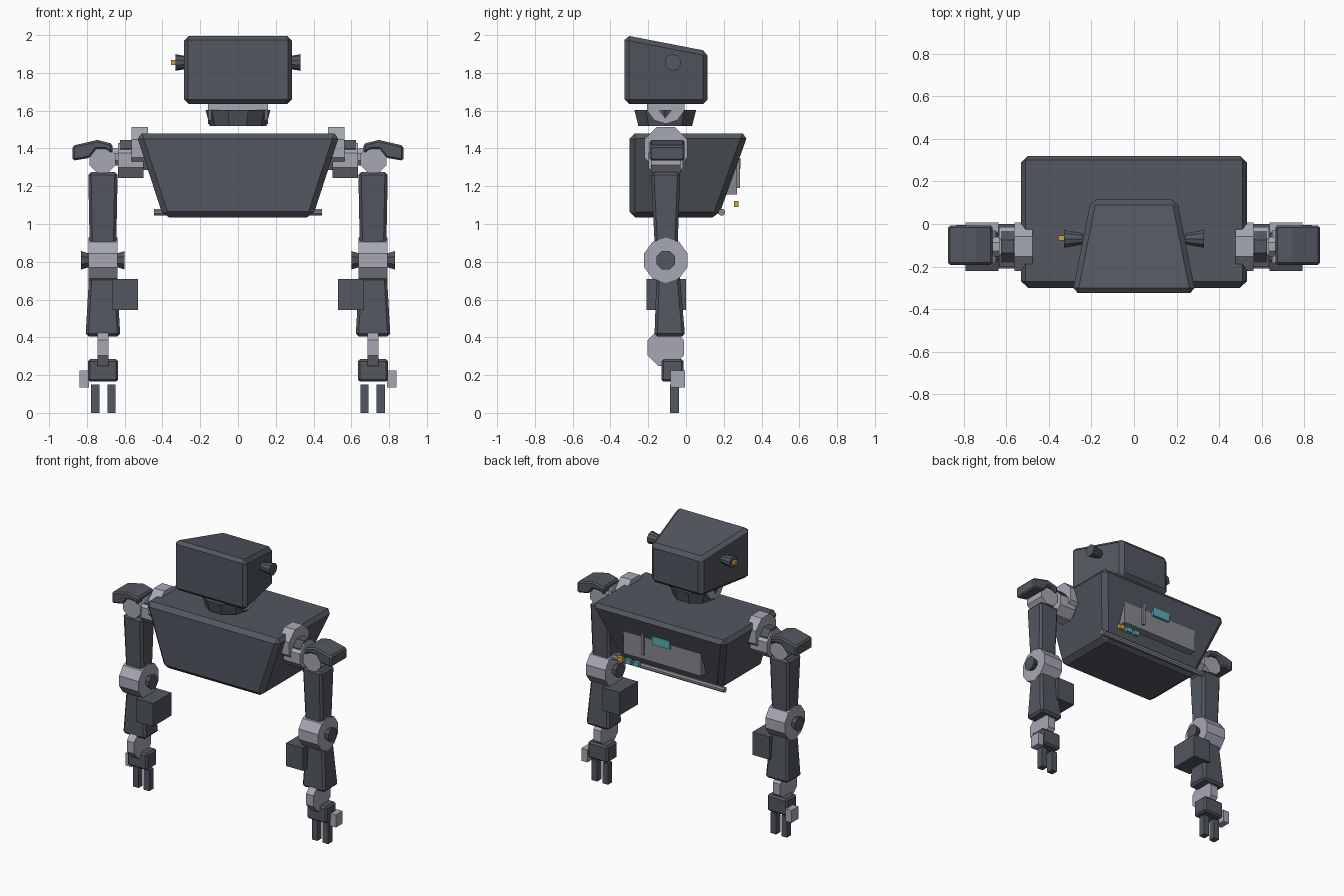
import bpy, bmesh, math
from mathutils import Matrix, Vector

if "Cube" in bpy.data.objects:
    bpy.data.objects.remove(bpy.data.objects["Cube"])


def material(name, rgb):
    m = bpy.data.materials.new(name)
    m.diffuse_color = (*rgb, 1)
    m.use_nodes = True
    m.node_tree.nodes["Principled BSDF"].inputs["Base Color"].default_value = m.diffuse_color
    return m


DARK = material("dark_slate", (0.085, 0.095, 0.115))
LIGHT = material("light_steel", (0.38, 0.39, 0.45))
GREY = material("mid_grey", (0.24, 0.25, 0.27))
CYAN = material("cyan", (0.10, 0.42, 0.48))
AMBER = material("amber", (0.60, 0.36, 0.05))


def finish(bm, name, mat, bevel=0, mirror=False):
    """Make an object; optionally bevel its edges and mirror it across x."""
    bmesh.ops.recalc_face_normals(bm, faces=bm.faces)
    me = bpy.data.meshes.new(name)
    bm.to_mesh(me)
    bm.free()
    me.materials.append(mat)
    ob = bpy.data.objects.new(name, me)
    bpy.context.collection.objects.link(ob)
    if bevel:
        b = ob.modifiers.new("bevel", 'BEVEL')
        b.width, b.segments = bevel, 1
        b.limit_method = 'ANGLE'
    if mirror:
        m = ob.modifiers.new("mirror", 'MIRROR')
        m.use_mirror_merge = False
    return ob


def hexa(name, lower, upper, mat, bevel=0, mirror=False):
    """Six-sided block between two rectangles (x0, x1, y0, y1, z)."""
    bm = bmesh.new()
    rings = []
    for x0, x1, y0, y1, z in (lower, upper):
        rings.append([bm.verts.new(p) for p in
                      ((x0, y0, z), (x1, y0, z), (x1, y1, z), (x0, y1, z))])
    a, b = rings
    bm.faces.new(a)
    bm.faces.new(b)
    for i in range(4):
        j = (i + 1) % 4
        bm.faces.new((a[i], a[j], b[j], b[i]))
    return finish(bm, name, mat, bevel, mirror)


def box(name, x, y, z, mat, bevel=0, mirror=False):
    return hexa(name, (*x, *y, z[0]), (*x, *y, z[1]), mat, bevel, mirror)


def drum(name, axis, center, length, r0, r1, sides, mat, bevel=0, mirror=False):
    """Cylinder or cone along an axis; r0 is at the low end, flats face z."""
    bm = bmesh.new()
    bmesh.ops.create_cone(bm, cap_ends=True, segments=sides, radius1=r0,
                          radius2=r1, depth=length)
    bm.transform(Matrix.Rotation(math.pi / sides, 4, 'Z'))
    if axis != 'Z':
        target = Vector((1, 0, 0)) if axis == 'X' else Vector((0, 1, 0))
        bm.transform(Vector((0, 0, 1)).rotation_difference(target).to_matrix().to_4x4())
    bm.transform(Matrix.Translation(center))
    return finish(bm, name, mat, bevel, mirror)


def slab(name, profile, y0, y1, mat, bevel=0, mirror=False):
    """Extrude an x-z outline from y0 to y1."""
    bm = bmesh.new()
    face = bm.faces.new([bm.verts.new((x, y0, z)) for x, z in profile])
    ext = bmesh.ops.extrude_face_region(bm, geom=[face])
    moved = [v for v in ext["geom"] if isinstance(v, bmesh.types.BMVert)]
    bmesh.ops.translate(bm, verts=moved, vec=(0, y1 - y0, 0))
    return finish(bm, name, mat, bevel, mirror)


# head: narrower at the back, top sloping down to the rear
head = hexa("head", (-0.29, 0.29, -0.325, 0.115, 1.635),
            (-0.29, 0.29, -0.325, 0.115, 2.0), DARK, 0.025)
for v in head.data.vertices:
    if v.co.y > 0:
        v.co.x *= 0.7
        if v.co.z > 1.8:
            v.co.z = 1.915
drum("ear", 'X', (0.285, -0.07, 1.855), 0.09, 0.027, 0.044, 10, DARK, 0, True)
box("ear_light", (-0.355, -0.325), (-0.078, -0.053), (1.842, 1.868), AMBER)

# neck
drum("neck_hub", 'X', (0, -0.107, 1.635), 0.32, 0.105, 0.105, 10, LIGHT)
drum("neck_base", 'Z', (0, -0.11, 1.562), 0.085, 0.15, 0.172, 10, DARK)

# torso: front upright, sides and back taper downwards
hexa("torso", (-0.395, 0.395, -0.3, 0.17, 1.035),
     (-0.54, 0.54, -0.3, 0.33, 1.48), DARK, 0.03)

# back equipment
box("back_panel", (-0.31, 0.31), (0.12, 0.27), (1.155, 1.33), GREY)
box("back_strip", (0.14, 0.16), (0.15, 0.285), (1.19, 1.345), GREY)
box("back_screen", (-0.07, 0.07), (0.15, 0.288), (1.29, 1.35), CYAN)
drum("back_rail", 'X', (0, 0.19, 1.062), 0.89, 0.019, 0.019, 8, GREY)
for i, mat in enumerate((AMBER, CYAN, CYAN)):
    x = 0.335 - 0.065 * i
    box("back_indicator", (x - 0.022, x + 0.022), (0.253, 0.278), (1.09, 1.122), mat)

Y = -0.107    # arm centre line in y
X = 0.715     # arm centre line in x

# shoulder
drum("shoulder_disc", 'X', (0.52, Y, 1.4), 0.085, 0.123, 0.123, 8, LIGHT, 0, True)
drum("shoulder_hub", 'X', (0.568, Y, 1.337), 0.135, 0.1, 0.1, 8, LIGHT, 0, True)
drum("shoulder_ring", 'X', (0.595, Y, 1.37), 0.06, 0.08, 0.08, 8, DARK, 0, True)
drum("shoulder_axle", 'X', (0.66, Y, 1.355), 0.08, 0.05, 0.05, 8, LIGHT, 0, True)
drum("arm_joint", 'Y', (0.718, Y, 1.34), 0.155, 0.075, 0.075, 8, LIGHT, 0, True)
slab("shoulder_cap", ((0.875, 1.335), (0.875, 1.415), (0.745, 1.445), (0.665, 1.425),
                      (0.665, 1.37), (0.70, 1.395), (0.75, 1.395), (0.785, 1.35)),
     -0.192, -0.007, DARK, 0.01, True)

# upper arm
hexa("upper_arm", (X - 0.07, X + 0.07, -0.165, -0.045, 0.87),
     (X - 0.078, X + 0.078, -0.185, -0.03, 1.275), DARK, 0.015, True)

# elbow
drum("elbow_disc", 'X', (X, Y, 0.808), 0.155, 0.12, 0.12, 10, LIGHT, 0, True)
drum("elbow_pin_outer", 'X', (0.805, Y, 0.808), 0.05, 0.036, 0.053, 8, DARK, 0, True)
drum("elbow_pin_inner", 'X', (0.625, Y, 0.808), 0.05, 0.053, 0.036, 8, DARK, 0, True)

# forearm
hexa("forearm", (X - 0.092, X + 0.092, -0.167, -0.005, 0.405),
     (X - 0.072, X + 0.072, -0.155, -0.035, 0.75), DARK, 0.015, True)
box("forearm_pod", (0.53, 0.667), (-0.21, 0.0), (0.545, 0.71), DARK, 0, True)

# wrist and hand
drum("wrist_disc", 'X', (X, Y, 0.345), 0.058, 0.105, 0.105, 8, LIGHT, 0, True)
box("hand", (X - 0.08, X + 0.08), (-0.13, -0.013), (0.165, 0.285), DARK, 0.012, True)
for x in (0.67, 0.756):
    box("finger", (x - 0.022, x + 0.022), (-0.085, -0.037), (0.0, 0.15), DARK, 0, True)
box("thumb", (0.79, 0.838), (-0.082, -0.005), (0.135, 0.225), LIGHT, 0, True)
